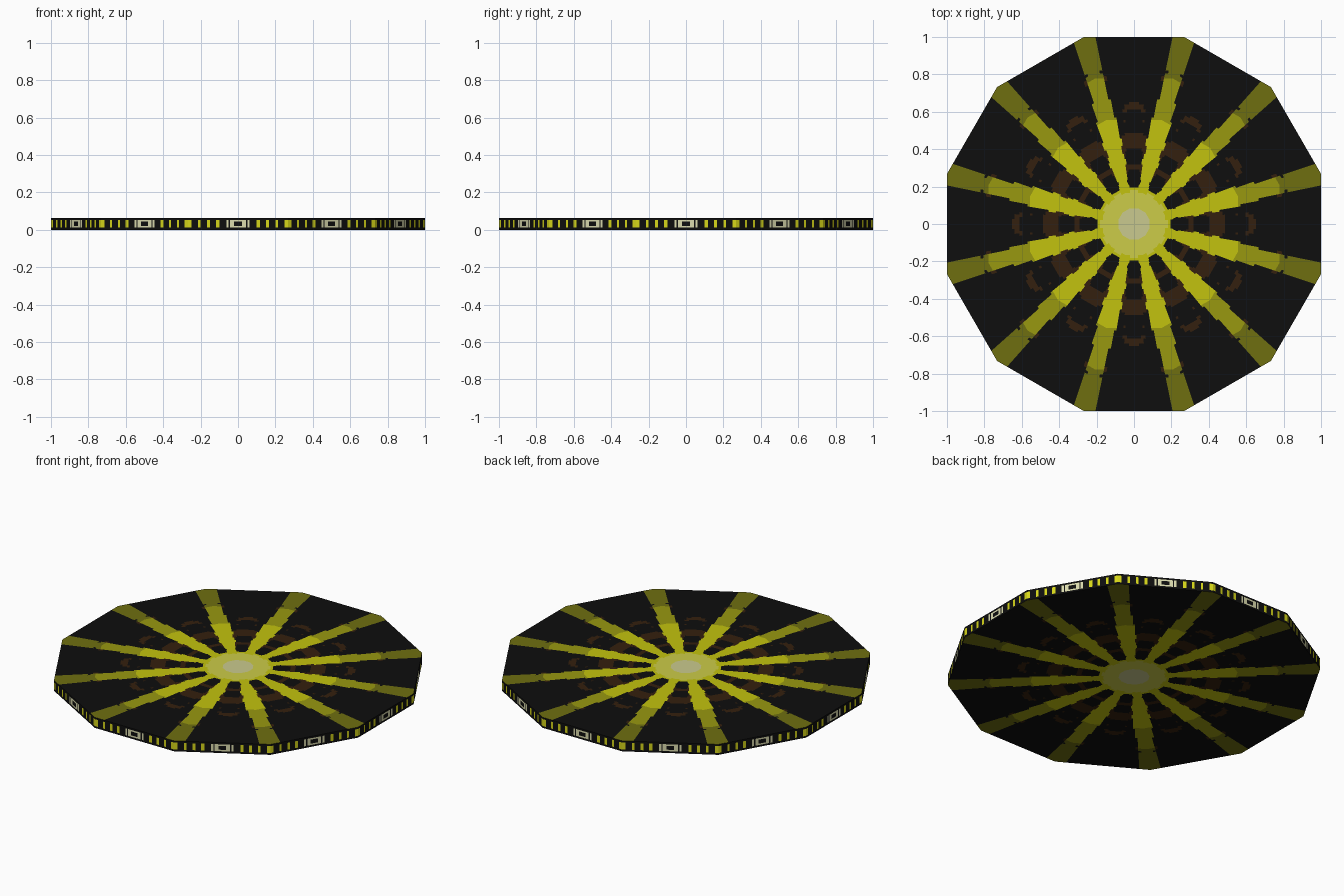
import bpy, bmesh, math

if "Cube" in bpy.data.objects:
    bpy.data.objects.remove(bpy.data.objects["Cube"])

SIDES, HEIGHT = 12, 0.064
HALF = math.tan(math.pi / SIDES)      # half edge length for apothem 1

# sRGB swatches converted to linear
SWATCHES = [("black", (14, 14, 14)), ("pale_grey_yellow", (202, 202, 142)),
            ("pale_yellow", (204, 204, 72)), ("bright_yellow", (194, 194, 14)),
            ("olive_yellow", (152, 152, 16)), ("dark_olive", (110, 110, 16)),
            ("brown", (52, 32, 14)), ("cream", (220, 220, 175)),
            ("rim_yellow", (215, 215, 25))]
BLACK, CORE, HALO, BRIGHT, OLIVE, DARK, BROWN, CREAM, RIMYEL = range(9)


def linear(c):
    c /= 255
    return c / 12.92 if c <= 0.04045 else ((c + 0.055) / 1.055) ** 2.4


MATS = []
for name, rgb in SWATCHES:
    m = bpy.data.materials.new(name)
    m.diffuse_color = (*[linear(c) for c in rgb], 1)
    m.use_nodes = True
    m.node_tree.nodes["Principled BSDF"].inputs["Base Color"].default_value = m.diffuse_color
    MATS.append(m)


def finish(bm, name):
    bmesh.ops.remove_doubles(bm, verts=bm.verts[:], dist=1e-5)
    mesh = bpy.data.meshes.new(name)
    bm.to_mesh(mesh)
    bm.free()
    for m in MATS:
        mesh.materials.append(m)
    ob = bpy.data.objects.new(name, mesh)
    bpy.context.collection.objects.link(ob)


def place(sector, u, v, z):
    """u: distance along the sector's normal, v: sideways."""
    a = sector * 2 * math.pi / SIDES
    return (u * math.cos(a) - v * math.sin(a), u * math.sin(a) + v * math.cos(a), z)


def oval(u, v, cu, ru, rv):
    return (abs(u - cu) / ru) ** 3 + (v / rv) ** 3 < 1


def face_colour(u, v):
    """Painted pattern within one sector, mirrored about its normal."""
    v = abs(v)
    r = math.hypot(u, v)
    if r < 0.09:
        return CORE
    if r < 0.175:
        return HALO
    if oval(u, v, 0.245, 0.05, 0.036):
        return BLACK
    # spokes along the corners, stepped in shade and width
    width = 0.033 + 0.02 * min(1, max(0, (u - 0.2) / 0.3)) - 0.012 * max(0, min(1, (u - 0.5) / 0.25))
    width += 0.016 * max(0, (u - 0.75) / 0.25)
    width += 0.004 * math.sin(u * 60)
    if u * HALF - v < width or r < 0.2:
        return BRIGHT if u < 0.55 else OLIVE if u < 0.78 else DARK
    # brown arches, broken rings and dots
    if oval(u, v, 0.36, 0.045, 0.048):
        return BLACK
    if u < 0.32 or oval(u, v, 0.37, 0.115, 0.095):
        return BROWN
    if oval(u, v, 0.565, 0.085, 0.062) and not oval(u, v, 0.55, 0.065, 0.042):
        if u > 0.6 or 0.535 < u < 0.56:
            return BROWN
    if 0.765 < u < 0.795 and 0.145 < v:
        return BROWN
    return BLACK


# painted top and bottom of the disc
ROWS, COLS = 72, 26
for name, z, up in (("disc_top", HEIGHT, True), ("disc_bottom", 0, False)):
    bm = bmesh.new()
    for s in range(SIDES):
        grid = [[bm.verts.new(place(s, i / ROWS, i / ROWS * HALF * (2 * j / COLS - 1), z))
                 for j in range(COLS + 1)] for i in range(1, ROWS + 1)]
        hub = bm.verts.new((0, 0, z))
        for i in range(ROWS):
            for j in range(COLS):
                if i == 0:
                    loop = [hub, grid[0][j], grid[0][j + 1]]
                else:
                    loop = [grid[i - 1][j], grid[i][j], grid[i][j + 1], grid[i - 1][j + 1]]
                f = bm.faces.new(loop if up else loop[::-1])
                u = (i + 0.5) / ROWS
                f.material_index = face_colour(u, u * HALF * (2 * (j + 0.5) / COLS - 1))
    finish(bm, name)

# rim: a cream frame in the middle of each side, yellow bars towards the corners
BARS = [(0.05, 0.062, CREAM), (0.10, 0.118, RIMYEL), (0.15, 0.165, RIMYEL),
        (0.20, 0.213, RIMYEL), (0.248, HALF, RIMYEL)]
ZS = [0, 0.011, 0.02, 0.044, 0.053, HEIGHT]
half_xs = [0.022, 0.042] + [x for b in BARS for x in b[:2]]
XS = [-x for x in reversed(half_xs)] + half_xs


def rim_colour(x, row):
    x = abs(x)
    if row in (0, 4):
        return BLACK
    if x < 0.042:
        return BLACK if x < 0.022 and row == 2 else CREAM
    for lo, hi, col in BARS:
        if lo < x < hi:
            return col
    return BLACK


bm = bmesh.new()
for s in range(SIDES):
    grid = [[bm.verts.new(place(s, 1, x, z)) for x in XS] for z in ZS]
    for r in range(len(ZS) - 1):
        for c in range(len(XS) - 1):
            f = bm.faces.new([grid[r][c], grid[r][c + 1], grid[r + 1][c + 1], grid[r + 1][c]])
            f.material_index = rim_colour((XS[c] + XS[c + 1]) / 2, r)
finish(bm, "disc_rim")
